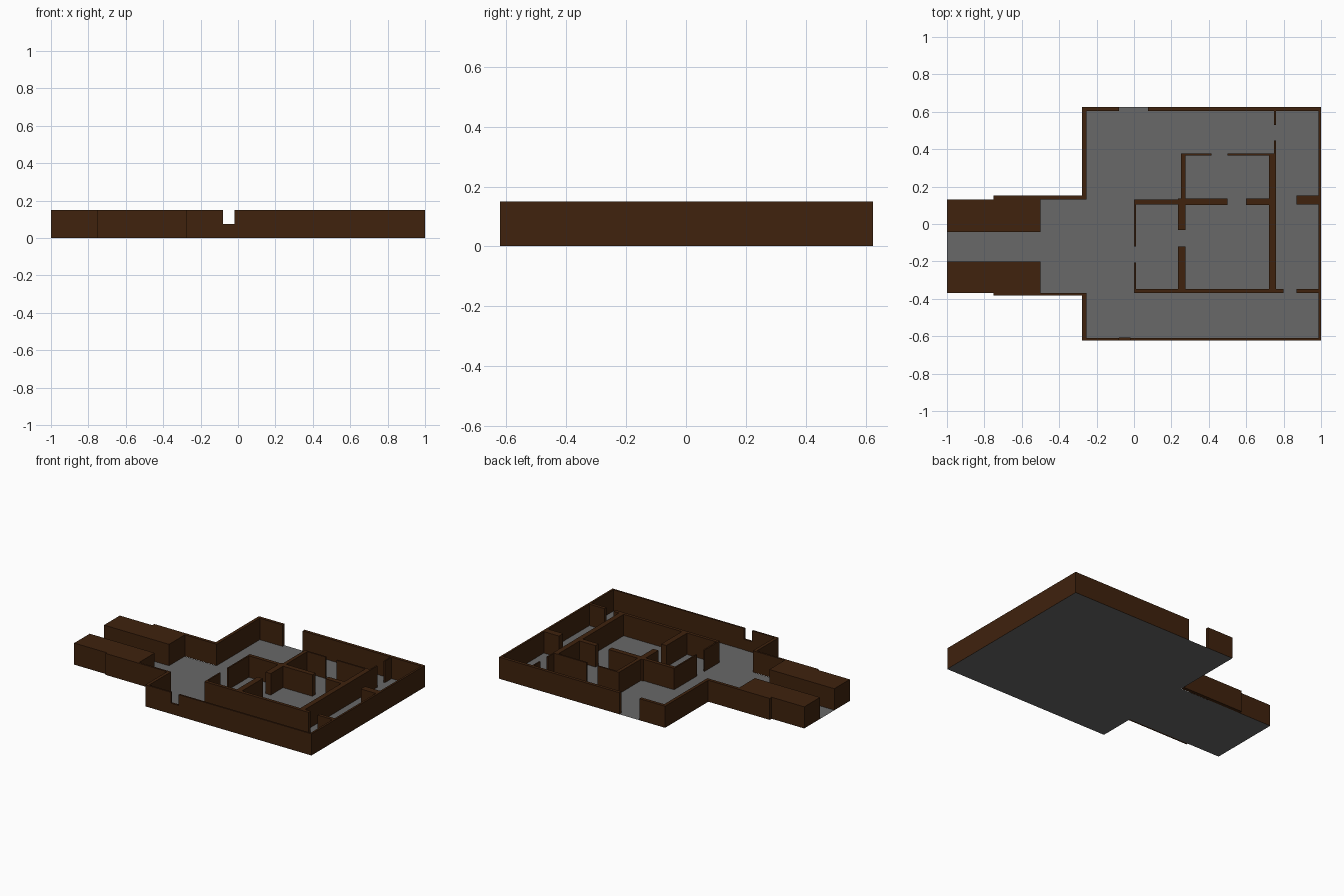
import bpy, bmesh
from mathutils import Vector

if "Cube" in bpy.data.objects:
    bpy.data.objects.remove(bpy.data.objects["Cube"])

H = 0.15      # wall height
BASE = 0.001  # keeps wall undersides just clear of the floor


def material(name, rgb):
    m = bpy.data.materials.new(name)
    m.diffuse_color = (*rgb, 1)
    m.use_nodes = True
    m.node_tree.nodes["Principled BSDF"].inputs["Base Color"].default_value = m.diffuse_color
    return m


brown = material("brown_wall", (0.05, 0.016, 0.004))
grey = material("grey_floor", (0.14, 0.14, 0.14))


def finish(name, bm, mat):
    mesh = bpy.data.meshes.new(name)
    bm.to_mesh(mesh)
    bm.free()
    mesh.materials.append(mat)
    obj = bpy.data.objects.new(name, mesh)
    bpy.context.collection.objects.link(obj)


def walls(name, boxes):
    """Boxes given as x0, x1, y0, y1 and an optional height."""
    bm = bmesh.new()
    for x0, x1, y0, y1, *top in boxes:
        z1 = top[0] if top else H
        made = bmesh.ops.create_cube(bm, size=1)["verts"]
        bmesh.ops.scale(bm, verts=made, vec=(x1 - x0, y1 - y0, z1 - BASE))
        bmesh.ops.translate(bm, verts=made,
                            vec=Vector((x0 + x1, y0 + y1, z1 + BASE)) / 2)
    finish(name, bm, brown)


# Floor: main hall with the entrance passage on the left
outline = [(-1, -0.37), (-0.277, -0.37), (-0.277, -0.622), (1, -0.622),
           (1, 0.625), (-0.277, 0.625), (-0.277, 0.13), (-1, 0.13)]
bm = bmesh.new()
bm.faces.new([bm.verts.new((x, y, 0)) for x, y in outline])
finish("floor", bm, grey)

# Outer walls
walls("back_wall", [(-0.277, -0.08, 0.603, 0.625), (0.075, 1, 0.603, 0.625)])
walls("front_wall", [(-0.277, -0.08, -0.622, -0.61),
                     (-0.08, -0.02, -0.622, -0.608, 0.075),  # window sill
                     (-0.02, 1, -0.622, -0.61)])
walls("right_wall", [(0.986, 1, -0.622, 0.625)])
walls("left_wall", [(-0.277, -0.255, 0.13, 0.625),
                    (-0.277, -0.255, -0.622, -0.37)])

# Entrance passage
walls("passage_wall", [(-0.75, -0.255, 0.13, 0.152),
                       (-0.75, -0.255, -0.383, -0.37)])
walls("entrance_block", [(-1, -0.5, -0.043, 0.13), (-1, -0.5, -0.37, -0.2)])

# Inner partitions, with gaps left as doorways
walls("small_room_front", [(0, 0.8, -0.37, -0.347), (0.87, 1, -0.37, -0.347)])
walls("small_room_left", [(0, 0.01, -0.12, 0.13), (0, 0.01, -0.37, -0.205)])
walls("room_divider", [(0.235, 0.275, -0.033, 0.137),
                       (0.235, 0.275, -0.37, -0.12)])
walls("middle_wall", [(0, 0.25, 0.105, 0.13), (0.235, 0.5, 0.102, 0.137),
                      (0.6, 0.755, 0.102, 0.137), (0.87, 1, 0.105, 0.152)])
walls("back_room_left", [(0.25, 0.275, 0.12, 0.378)])
walls("back_room_back", [(0.25, 0.415, 0.367, 0.378),
                         (0.5, 0.758, 0.367, 0.378)])
walls("corridor_wall", [(0.722, 0.758, -0.37, 0.378)])
walls("corridor_screen", [(0.749, 0.758, 0.53, 0.61),
                          (0.749, 0.758, 0.37, 0.447)])
